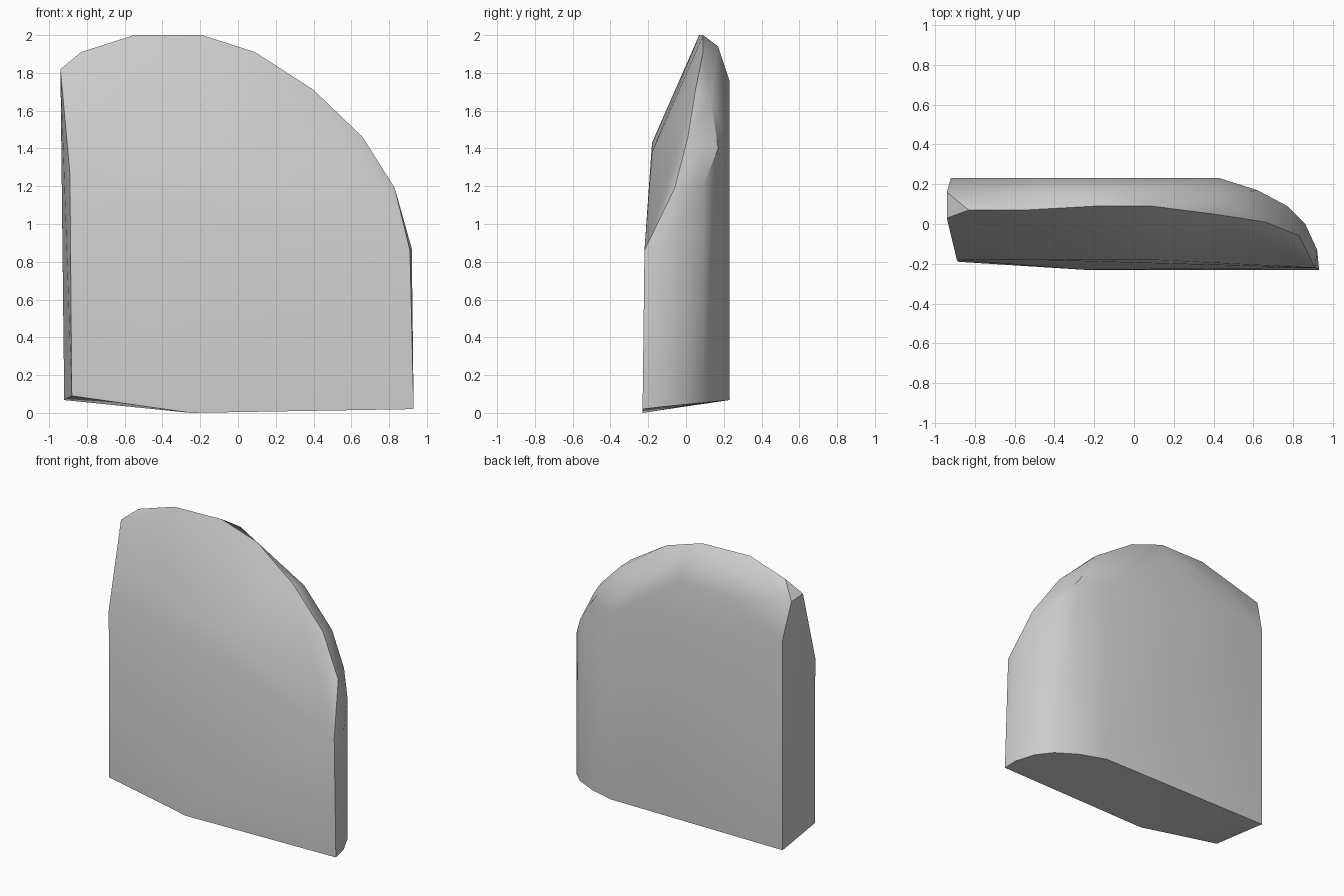
import bpy
import bmesh
import math

cube = bpy.data.objects.get("Cube")
if cube:
    bpy.data.objects.remove(cube, do_unlink=True)


def flat_material(name, level):
    """One plain grey, shown in the viewport and in a render."""
    colour = (level, level, level, 1)
    material = bpy.data.materials.new(name)
    material.use_nodes = True
    material.diffuse_color = colour
    shader = material.node_tree.nodes["Principled BSDF"]
    shader.inputs["Base Color"].default_value = colour
    return material


def wall_profile(outline):
    """Upright wall: each outline point gets a foot on the tilted base."""
    for x, y, top in outline:
        yield x, y, top
        yield x, y, 0.045 + y / 10


def hull_object(name, points, material):
    """Wrap a skin around the profile points and smooth the soft edges."""
    bm = bmesh.new()
    for point in points:
        bm.verts.new(point)
    result = bmesh.ops.convex_hull(bm, input=bm.verts[:])
    spare = {item for key in ("geom_interior", "geom_unused")
             for item in result[key] if isinstance(item, bmesh.types.BMVert)}
    bmesh.ops.delete(bm, geom=list(spare), context="VERTS")
    bmesh.ops.recalc_face_normals(bm, faces=bm.faces[:])
    mesh = bpy.data.meshes.new(name)
    bm.to_mesh(mesh)
    bm.free()
    mesh.materials.append(material)
    obj = bpy.data.objects.new(name, mesh)
    bpy.context.collection.objects.link(obj)
    bpy.ops.object.select_all(action="DESELECT")
    obj.select_set(True)
    bpy.context.view_layer.objects.active = obj
    bpy.ops.object.shade_smooth_by_angle(angle=math.radians(35))
    return obj


# Crest running over the top, from the square side to the rounded side
crest = [
    (-.94, .03, 1.82), (-.83, .07, 1.91), (-.55, .07, 2), (-.19, .09, 2),
    (.09, .09, 1.91), (.4, .05, 1.71), (.66, .01, 1.46), (.83, -.06, 1.19),
    (.91, -.22, .86),
]

# Rounded shoulder behind the crest
shoulder = [
    (-.94, .16, 1.81), (-.45, .17, 1.94), (-.1, .17, 1.94), (.43, .13, 1.68),
    (.66, .09, 1.42), (-.5, .23, 1.76), (-.1, .23, 1.76),
]

# Back and curved side wall
wall = [
    (-.92, .23, 1.56), (.43, .23, 1.4), (.62, .17, 1.4), (.77, .09, 1.2),
    (.86, 0, 1.05), (.92, -.13, .87),
]

# Front sheet: lower corners, then the line where it leans back
front = [
    (-.88, -.19, .09), (-.25, -.23, 0), (.93, -.23, .02),
    (-.89, -.18, 1.27), (-.5, -.18, 1.43), (.1, -.18, 1.38),
]

grey = flat_material("plain grey", 0.6)
hull_object("rounded_slab", [*crest, *shoulder, *wall_profile(wall), *front], grey)
